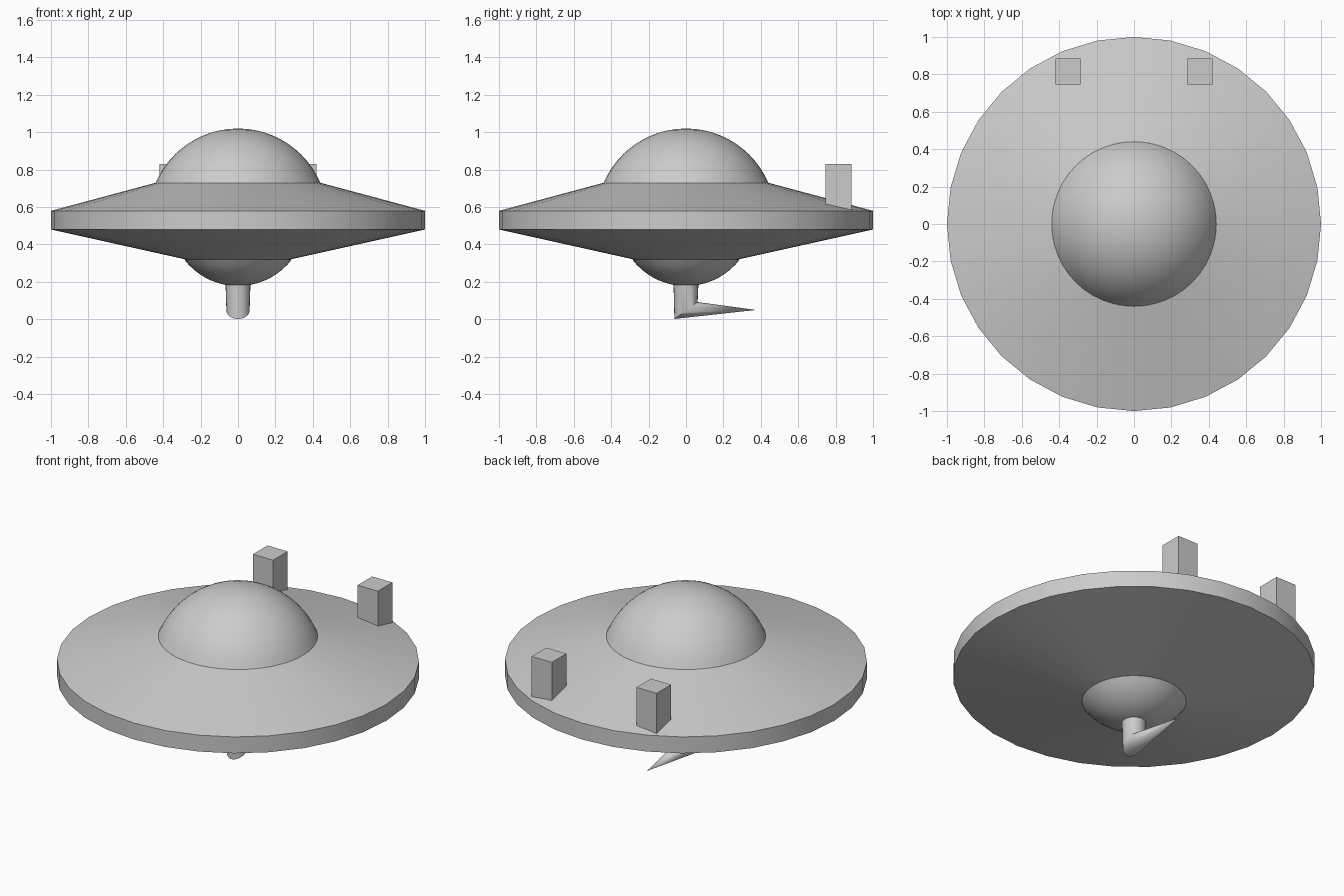
import bpy, bmesh, math
from mathutils import Vector

cube = bpy.data.objects.get("Cube")
if cube:
    bpy.data.objects.remove(cube, do_unlink=True)

# One grey for the whole craft
grey = bpy.data.materials.new("hull grey")
grey.use_nodes = True
colour = (0.6, 0.6, 0.6, 1)
grey.diffuse_color = colour
grey.node_tree.nodes["Principled BSDF"].inputs["Base Color"].default_value = colour


def finish(name, bm, smooth=None):
    bmesh.ops.recalc_face_normals(bm, faces=bm.faces[:])
    mesh = bpy.data.meshes.new(name)
    bm.to_mesh(mesh)
    bm.free()
    obj = bpy.data.objects.new(name, mesh)
    bpy.context.collection.objects.link(obj)
    mesh.materials.append(grey)
    if smooth:
        bpy.ops.object.select_all(action='DESELECT')
        obj.select_set(True)
        bpy.context.view_layer.objects.active = obj
        bpy.ops.object.shade_smooth_by_angle(angle=math.radians(smooth))
    return obj


def lathe(name, profile, sides, smooth):
    """Spin an (r, z) profile about the z axis."""
    bm = bmesh.new()
    verts = [bm.verts.new((r, 0, z)) for r, z in profile]
    edges = [bm.edges.new(pair) for pair in zip(verts, verts[1:])]
    bmesh.ops.spin(bm, geom=verts + edges, cent=(0, 0, 0), axis=(0, 0, 1),
                   angle=math.tau, steps=sides, use_duplicate=False)
    bmesh.ops.remove_doubles(bm, verts=bm.verts[:], dist=0.0005)
    return finish(name, bm, smooth)


def arc(radius, centre, start, end, steps):
    """Points on a circle, angles measured up from the horizon."""
    angles = [math.radians(start + (end - start) * i / steps) for i in range(steps + 1)]
    return [(radius * math.cos(a), centre + radius * math.sin(a)) for a in angles]


# Saucer disc with a vertical rim
lathe("saucer_disc", [(0.28, 0.32), (1, 0.48), (1, 0.58), (0.44, 0.73)], 32, 13)

# Domes above and below
lathe("upper_dome", arc(0.479, 0.541, 23.2, 90, 12), 48, 30)
lathe("lower_dome", arc(0.363, 0.541, -37.5, -90, 9), 48, 30)

# Probe: a short tube with a mitred bend tapering to a rearward spike
bm = bmesh.new()
SIDES = 24
upper, bend = [], []
for i in range(SIDES):
    a = math.tau * i / SIDES
    x, y = math.cos(a), math.sin(a)
    upper.append(bm.verts.new((0.067 * x, 0.067 * y, 0.2)))
    bend.append(bm.verts.new((0.062 * x, 0.062 * y, 0.047 + 0.045 * y)))
tip = bm.verts.new((0, 0.375, 0.05))
for i in range(SIDES):
    j = (i + 1) % SIDES
    bm.faces.new((upper[i], upper[j], bend[j], bend[i]))
    bm.faces.new((bend[i], bend[j], tip))
finish("probe", bm, 40)

# Pair of rear fins
for side, x in (("left", 0.353), ("right", -0.353)):
    bm = bmesh.new()
    bmesh.ops.create_cube(bm, size=1)
    bmesh.ops.scale(bm, vec=(0.136, 0.14, 0.25), verts=bm.verts[:])
    bmesh.ops.translate(bm, vec=Vector((x, 0.815, 0.705)), verts=bm.verts[:])
    finish(side + "_rear_fin", bm)
